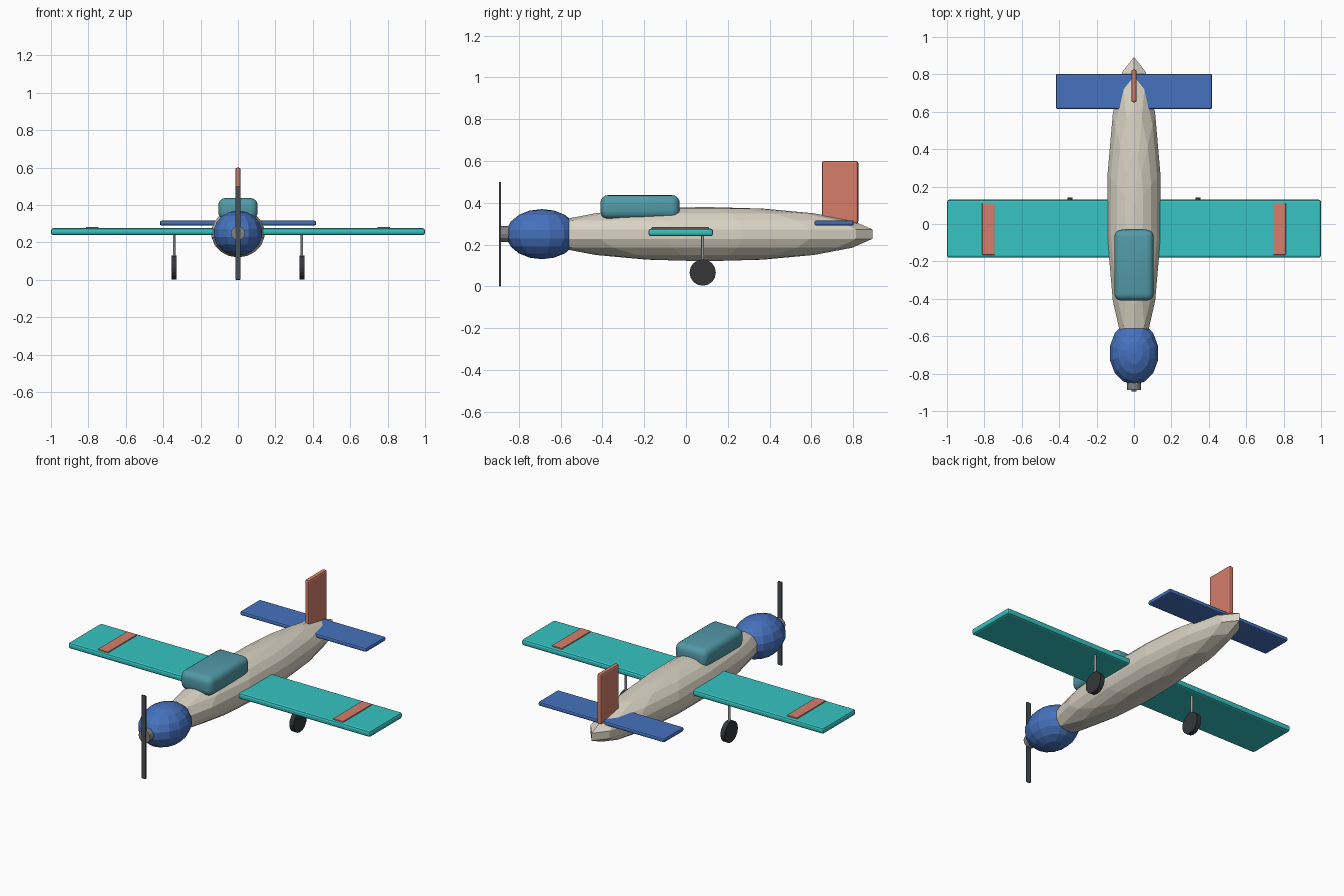
import bpy
import bmesh
from math import pi
from mathutils import Matrix, Vector

cube = bpy.data.objects.get("Cube")
if cube:
    bpy.data.objects.remove(cube, do_unlink=True)


def material(name, *rgb):
    col = [(c / 255 / 12.92) if c < 11 else ((c / 255 + 0.055) / 1.055) ** 2.4 for c in rgb] + [1]
    m = bpy.data.materials.new(name)
    m.use_nodes = True
    m.diffuse_color = col
    bsdf = next(n for n in m.node_tree.nodes if n.type == 'BSDF_PRINCIPLED')
    bsdf.inputs["Base Color"].default_value = col
    return m


CREAM = material("warm cream", 217, 210, 195)
TEAL = material("teal", 54, 196, 194)
BLUE = material("blue", 70, 114, 190)
CORAL = material("coral", 214, 126, 106)
GLASS = material("canopy blue green", 82, 154, 168)
DARK = material("dark slate", 72, 78, 84)
RUBBER = material("tyre black", 52, 54, 57)
METAL = material("light metal", 150, 155, 158)
HUB = material("hub grey", 128, 132, 134)


def finish(name, bm, mat):
    mesh = bpy.data.meshes.new(name)
    bm.to_mesh(mesh)
    bm.free()
    mesh.materials.append(mat)
    ob = bpy.data.objects.new(name, mesh)
    bpy.context.collection.objects.link(ob)
    return ob


def ellipsoid(name, mat, centre, radii):
    """Faceted ellipsoid with its poles up and down."""
    bm = bmesh.new()
    bmesh.ops.create_uvsphere(bm, u_segments=14, v_segments=9, radius=1)
    bmesh.ops.scale(bm, vec=radii, verts=bm.verts)
    bmesh.ops.translate(bm, vec=centre, verts=bm.verts)
    return finish(name, bm, mat)


def box(name, mat, lo, hi, bevel, segments=2):
    """Rounded box between two corners."""
    lo, hi = Vector(lo), Vector(hi)
    bm = bmesh.new()
    bmesh.ops.create_cube(bm, size=1)
    bmesh.ops.scale(bm, vec=hi - lo, verts=bm.verts)
    bmesh.ops.translate(bm, vec=(lo + hi) / 2, verts=bm.verts)
    bmesh.ops.bevel(bm, geom=bm.edges[:], offset=bevel, segments=segments,
                    profile=0.5, affect='EDGES')
    return finish(name, bm, mat)


def cylinder(name, mat, centre, radius, depth, axis, sides):
    bm = bmesh.new()
    bmesh.ops.create_cone(bm, cap_ends=True, segments=sides,
                          radius1=radius, radius2=radius, depth=depth)
    turn = {'X': Matrix.Rotation(pi / 2, 4, 'Y'),
            'Y': Matrix.Rotation(pi / 2, 4, 'X'),
            'Z': Matrix.Identity(4)}[axis]
    bmesh.ops.transform(bm, matrix=Matrix.Translation(centre) @ turn, verts=bm.verts)
    return finish(name, bm, mat)


def smooth(ob):
    bpy.ops.object.select_all(action='DESELECT')
    ob.select_set(True)
    bpy.context.view_layer.objects.active = ob
    bpy.ops.object.shade_smooth_by_angle(angle=0.7)


# Body and nose
ellipsoid("fuselage", CREAM, (0, 0.09, 0.25), (0.147, 0.815, 0.13))
ellipsoid("nose_cowl", BLUE, (0, -0.69, 0.25), (0.134, 0.172, 0.12))
smooth(box("canopy", GLASS, (-0.105, -0.41, 0.322), (0.105, -0.03, 0.437), 0.038, 4))

# Propeller
cylinder("propeller_hub", HUB, (0, -0.862, 0.25), 0.038, 0.05, 'Y', 12)
box("propeller_blade", DARK, (-0.014, -0.896, 0), (0.014, -0.885, 0.5), 0.004)

# Wing and tail surfaces
box("wing", TEAL, (-1, -0.18, 0.24), (1, 0.13, 0.276), 0.012)
box("tailplane", BLUE, (-0.418, 0.615, 0.291), (0.418, 0.803, 0.316), 0.009)
box("tail_fin", CORAL, (-0.014, 0.65, 0.3), (0.014, 0.825, 0.6), 0.01)

# Wing stripes and landing gear on both sides
for side, s in (("left", 1), ("right", -1)):
    a, b = sorted((s * 0.745, s * 0.812))
    box(side + "_wing_stripe", CORAL, (a, -0.165, 0.274), (b, 0.11, 0.283), 0.003)
    smooth(cylinder(side + "_gear_strut", METAL, (s * 0.342, 0.08, 0.155), 0.007, 0.18, 'Z', 10))
    cylinder(side + "_wheel", RUBBER, (s * 0.342, 0.08, 0.066), 0.063, 0.028, 'X', 16)
